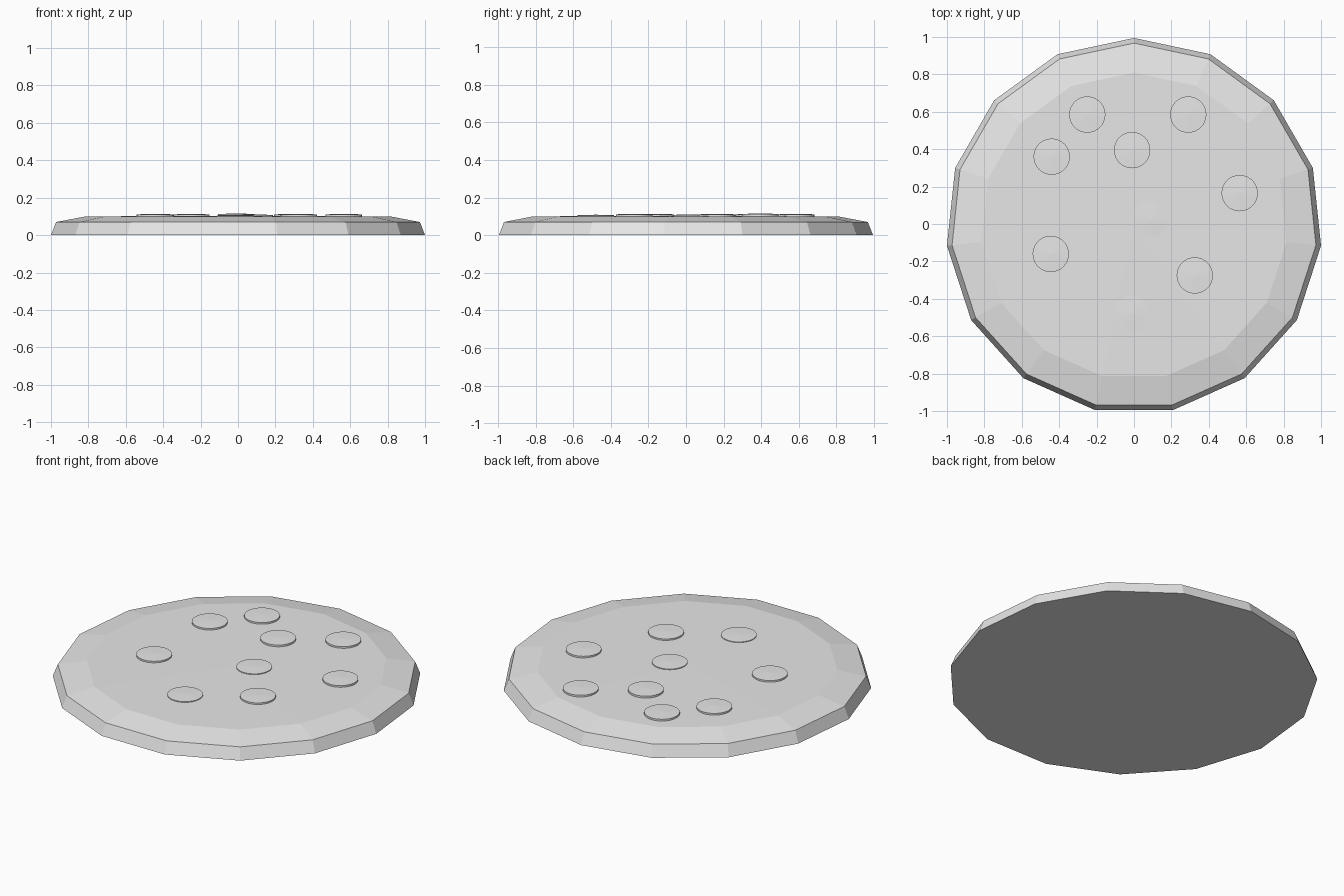
import bpy, bmesh, math

old = bpy.data.objects.get("Cube")
if old:
    bpy.data.objects.remove(old, do_unlink=True)

grey = bpy.data.materials.new("plain_grey")
grey.use_nodes = True
colour = (0.8, 0.8, 0.8, 1)
grey.diffuse_color = colour
grey.node_tree.nodes["Principled BSDF"].inputs["Base Color"].default_value = colour


def lathe(name, rings, sides, location, peak):
    """Closed solid from (radius, z) rings, with a flat base and a fan on top."""
    bm = bmesh.new()
    loops = []
    for radius, z in rings:
        angles = [math.pi / 2 + math.tau * i / sides for i in range(sides)]
        loops.append([bm.verts.new((radius * math.cos(a), radius * math.sin(a), z))
                      for a in angles])
    bm.faces.new(loops[0][::-1])
    centre = bm.verts.new((0, 0, peak))
    for i in range(sides):
        j = (i + 1) % sides
        for low, high in zip(loops, loops[1:]):
            bm.faces.new((low[i], low[j], high[j], high[i]))
        bm.faces.new((loops[-1][i], loops[-1][j], centre))
    mesh = bpy.data.meshes.new(name)
    bm.to_mesh(mesh)
    bm.free()
    mesh.materials.append(grey)
    obj = bpy.data.objects.new(name, mesh)
    obj.location = location
    bpy.context.collection.objects.link(obj)
    return obj


# Faceted base with a sloping crust
lathe("crust_base", [(1.0055, 0), (0.978, 0.07), (0.82, 0.1)], 15, (0, -0.011, 0), 0.104)

# Thin round topping slices, two of them sunk deeper: x, y, top height
slices = [(-0.25, 0.585, 0.114), (0.29, 0.585, 0.114), (-0.44, 0.36, 0.114),
          (-0.01, 0.395, 0.116), (0.565, 0.165, 0.114), (0.09, 0.025, 0.111),
          (-0.445, -0.16, 0.114), (0.325, -0.275, 0.114), (-0.015, -0.48, 0.109)]
for n, (x, y, top) in enumerate(slices, 1):
    lathe(f"topping_slice_{n}", [(0.097, -0.02), (0.097, -0.003)], 32, (x, y, top), 0)
